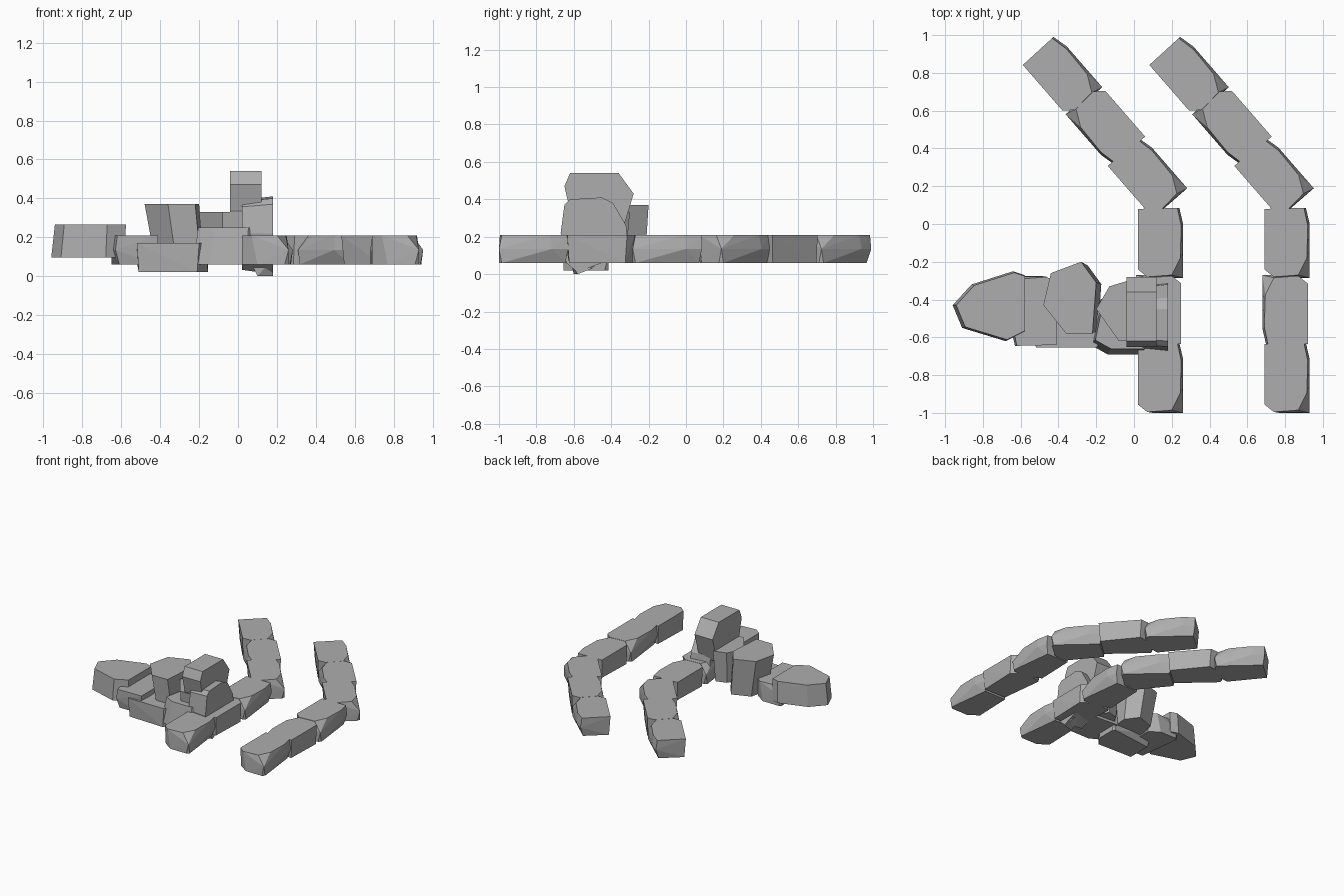
import bpy, bmesh
from math import radians
from mathutils import Matrix, Vector

cube = bpy.data.objects.get("Cube")
if cube:
    bpy.data.objects.remove(cube, do_unlink=True)

stone = bpy.data.materials.new("stone grey")
stone.use_nodes = True
grey = (0.42, 0.42, 0.42, 1)
stone.diffuse_color = grey
stone.node_tree.nodes["Principled BSDF"].inputs["Base Color"].default_value = grey


def hull(name, points, matrix=Matrix()):
    """Faceted rock: convex hull of a few corner points."""
    bm = bmesh.new()
    for p in points:
        bm.verts.new(matrix @ Vector(p))
    result = bmesh.ops.convex_hull(bm, input=bm.verts[:])
    loose = set(result["geom_interior"] + result["geom_unused"])
    bmesh.ops.delete(bm, geom=[v for v in loose if isinstance(v, bmesh.types.BMVert)], context="VERTS")
    bmesh.ops.dissolve_limit(bm, angle_limit=radians(1), verts=bm.verts[:], edges=bm.edges[:])
    bmesh.ops.recalc_face_normals(bm, faces=bm.faces[:])
    mesh = bpy.data.meshes.new(name)
    bm.to_mesh(mesh)
    bm.free()
    mesh.materials.append(stone)
    obj = bpy.data.objects.new(name, mesh)
    bpy.context.collection.objects.link(obj)
    return obj


def flat_rock(name, top, bottom, z_top, z_bottom):
    """Rock lying flat between two outlines."""
    return hull(name, [(x, y, z_top) for x, y in top] + [(x, y, z_bottom) for x, y in bottom])


def shrink(ring, factor, dx=0, dy=0):
    cx = sum(p[0] for p in ring) / len(ring)
    cy = sum(p[1] for p in ring) / len(ring)
    return [(cx + (x - cx) * factor + dx, cy + (y - cy) * factor + dy) for x, y in ring]


# The long kerb stone, centred on its own middle
HALF = 0.075
KERB = [(x, y, HALF) for x, y in
        [(-.12, .18), (.09, .185), (.11, .09), (.105, -.08), (.06, -.17), (-.07, -.18), (-.12, -.14)]]
KERB += [(x, y, -HALF) for x, y in
         [(-.11, .17), (.08, .17), (.12, -.17), (.1, -.185), (-.04, -.185), (-.12, -.13)]]
KERB += [(.12, .1, 0), (.12, -.185, 0), (.1, .185, 0)]


def kerb_stone(name, x, y, z, angle):
    place = Matrix.Translation((x, y, z)) @ Matrix.Rotation(radians(angle), 4, "Z")
    return hull(name, KERB, place)


# Two matching kerbs: three straight stones, then three on the bend
LAYOUT = [(.14, -.815, 0), (.13, -.455, 180), (.14, -.1, 0),
          (.07, .25, 41), (-.15, .52, 221), (-.38, .785, 41)]
for side, shift in (("right", 0), ("left", .67)):
    for i, (x, y, angle) in enumerate(LAYOUT):
        kerb_stone(f"{side}_kerb_stone_{i + 1}", x + shift, y, .135, angle)

# Low kerb stones inside the rubble pile
kerb_stone("pile_base_stone", -.53, -.46, .135, 180)
kerb_stone("pile_front_stone", -.34, -.535, .095, 90)

# Outlying rock
ring = [(-.96, -.43), (-.86, -.32), (-.64, -.25), (-.58, -.27), (-.58, -.57), (-.68, -.62), (-.91, -.55)]
flat_rock("outer_rock", shrink(ring, .96, .01), ring, .265, .095)

# Tall chunky rock
ring = [(-.48, -.43), (-.44, -.26), (-.28, -.2), (-.2, -.31), (-.22, -.58), (-.36, -.58)]
flat_rock("big_rock", ring, shrink(ring, .9, .04), .37, .07)

# Wide rock at the front of the heap
ring = [(-.23, -.64), (-.14, -.69), (.05, -.69), (.15, -.6), (.12, -.42), (-.18, -.4)]
flat_rock("middle_rock", shrink(ring, .92, .01, .02), ring, .25, .06)

# Rock behind the middle
ring = [(-.2, -.45), (-.13, -.33), (-.03, -.3), (.05, -.42), (.03, -.62), (-.08, -.62)]
flat_rock("back_rock", ring, shrink(ring, .85), .33, .08)

# Upright slabs: outlines in the y-z plane, with thickness along x
TOP_SLAB = [(-.65, .47), (-.62, .54), (-.36, .54), (-.28, .43), (-.34, .23), (-.55, .2), (-.62, .34)]
SIDE_SLAB = [(-.67, .22), (-.65, .37), (-.62, .4), (-.45, .41), (-.39, .38),
             (-.32, .26), (-.31, .16), (-.45, .06), (-.58, .01), (-.64, .06)]
for name, outline, left, right, taper in (
        ("top_slab", TOP_SLAB, .12, -.04, 1), ("side_slab", SIDE_SLAB, .18, .02, .9)):
    # The outer face keeps the full outline; the other one tapers in
    points = [(left, y, z) for y, z in outline]
    points += [(right, y, z) for y, z in shrink(outline, taper)]
    hull(name, points)

# Lowest tip of the leaning slab reaches the ground
hull("slab_foot", [(.1, -.6, 0), (.18, -.58, 0), (.17, -.5, .03), (.06, -.6, .08), (.17, -.62, .08), (.1, -.46, .08)])
